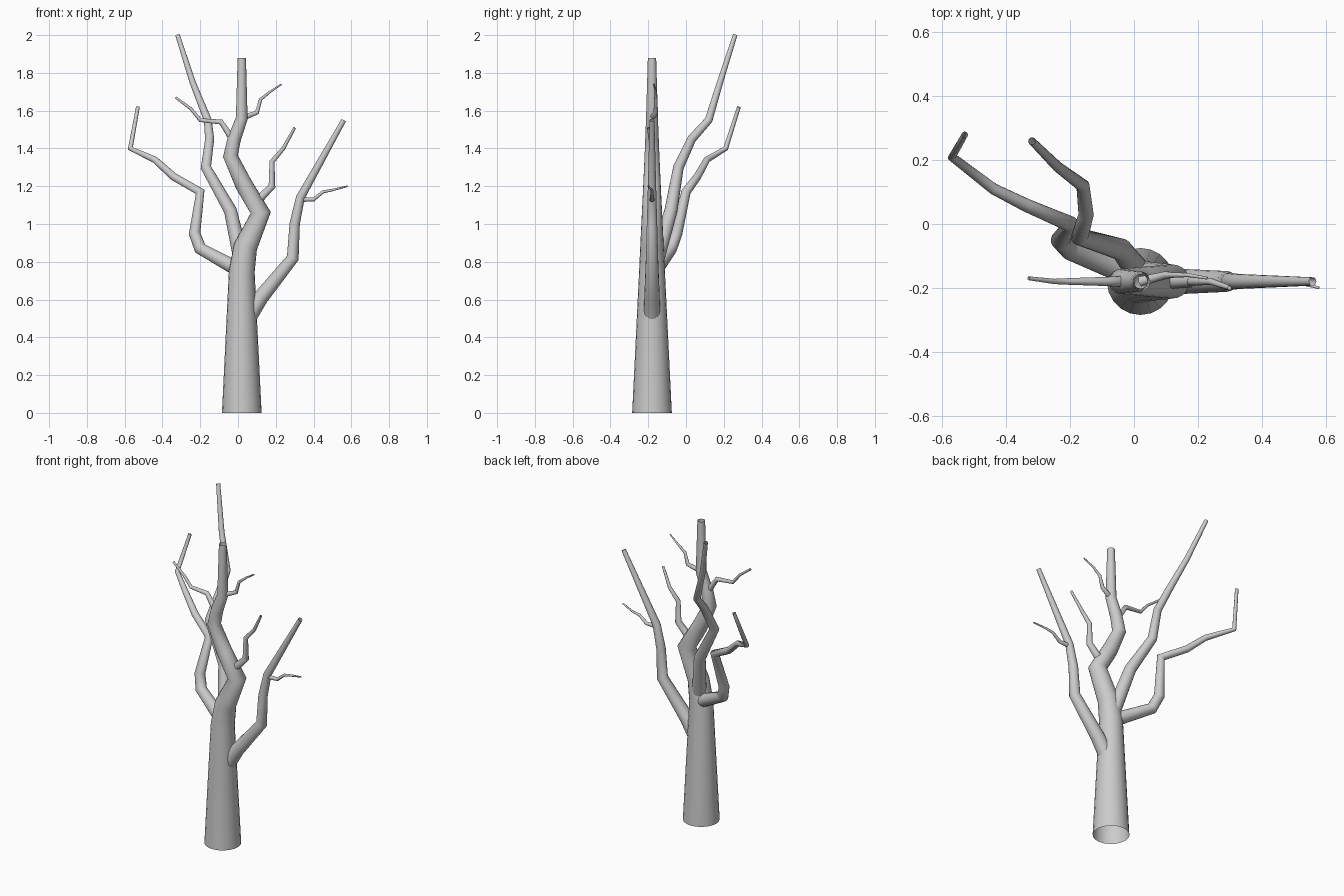
import bpy
import bmesh
from mathutils import Matrix, Vector

TRUNK_DEPTH = -.18

default_cube = bpy.data.objects.get("Cube")
if default_cube:
    bpy.data.objects.remove(default_cube, do_unlink=True)

# Bark material
bark = bpy.data.materials.new("grey bark")
bark.use_nodes = True
bark.diffuse_color = (.6, .6, .6, 1)
shader = bark.node_tree.nodes["Principled BSDF"]
shader.inputs["Base Color"].default_value = bark.diffuse_color


def station_directions(points):
    """Direction of the limb at each station, bisecting every bend."""
    steps = [(end - start).normalized() for start, end in zip(points, points[1:])]
    bends = [(before + after).normalized() for before, after in zip(steps, steps[1:])]
    return [steps[0], *bends, steps[-1]]


def taper(points, thick, thin):
    """Radius at each station, shrinking quickly first and slowly near the tip."""
    lengths = [(end - start).length for start, end in zip(points, points[1:])]
    total = sum(lengths)
    remaining = [sum(lengths[index:]) / total for index in range(len(points))]
    return [thin + (thick - thin) * share ** 1.2 for share in remaining]


def limb(name, thick, thin, path, sides=16):
    """Open tapered tube; stations without a depth lie in the trunk's plane."""
    points = [Vector(station) if len(station) == 3
              else Vector((station[0], TRUNK_DEPTH, station[1]))
              for station in path]
    directions = station_directions(points)
    radii = taper(points, thick, thin)

    bm = bmesh.new()
    rings = []
    frame = Vector((0, 0, 1)).rotation_difference(directions[0])
    previous = directions[0]
    for point, direction, radius in zip(points, directions, radii):
        # Carry the frame round each bend without twisting it
        frame = previous.rotation_difference(direction) @ frame
        previous = direction
        placement = Matrix.LocRotScale(point, frame, None)
        ring = bmesh.ops.create_circle(bm, segments=sides, radius=radius, matrix=placement)
        rings.append(ring["verts"])

    for lower, upper in zip(rings, rings[1:]):
        lower_next = lower[1:] + lower[:1]
        upper_next = upper[1:] + upper[:1]
        for corners in zip(lower, lower_next, upper_next, upper):
            bm.faces.new(corners).smooth = True
    bmesh.ops.recalc_face_normals(bm, faces=bm.faces)

    mesh = bpy.data.meshes.new(name)
    bm.to_mesh(mesh)
    bm.free()
    mesh.materials.append(bark)
    bpy.context.collection.objects.link(bpy.data.objects.new(name, mesh))


# Trunk, straight below and winding above
limb("trunk", .105, .022, [
    (.02, 0), (.02, .75), (.04, .88), (.12, 1.06), (.03, 1.21),
    (-.04, 1.36), (-.02, 1.45), (.02, 1.56), (.02, 1.88)], sides=20)

# Main branches
limb("left_branch", .045, .013, [
    (.05, .5), (.12, .61), (.29, .82), (.3, 1), (.33, 1.14), (.56, 1.55)])
limb("right_branch", .04, .01, [
    (0, -.16, .76), (-.2, -.08, .87), (-.23, -.05, .95), (-.2, 0, 1.17),
    (-.34, .06, 1.25), (-.44, .11, 1.34), (-.57, .21, 1.4), (-.53, .28, 1.62)])
limb("back_branch", .042, .012, [
    (.02, -.16, .8), (-.04, -.08, 1.07), (-.17, -.04, 1.3), (-.15, .03, 1.45),
    (-.16, .12, 1.55), (-.24, .18, 1.75), (-.32, .26, 2)])

# Twigs
limb("lower_trunk_twig", .025, .007, [
    (.08, 1.1), (.18, 1.2), (.18, 1.33), (.24, 1.4), (.3, -.2, 1.51)])
limb("upper_left_twig", .016, .004, [
    (.02, 1.56), (.1, -.16, 1.59), (.12, -.16, 1.66), (.17, -.16, 1.7), (.23, -.17, 1.74)])
limb("upper_right_twig", .018, .006, [
    (-.03, 1.45), (-.09, 1.54), (-.2, 1.55), (-.25, 1.61), (-.33, -.17, 1.67)])
limb("left_branch_twig", .014, .004, [
    (.32, 1.13), (.4, 1.13), (.45, 1.17), (.5, 1.18), (.58, -.2, 1.2)])
